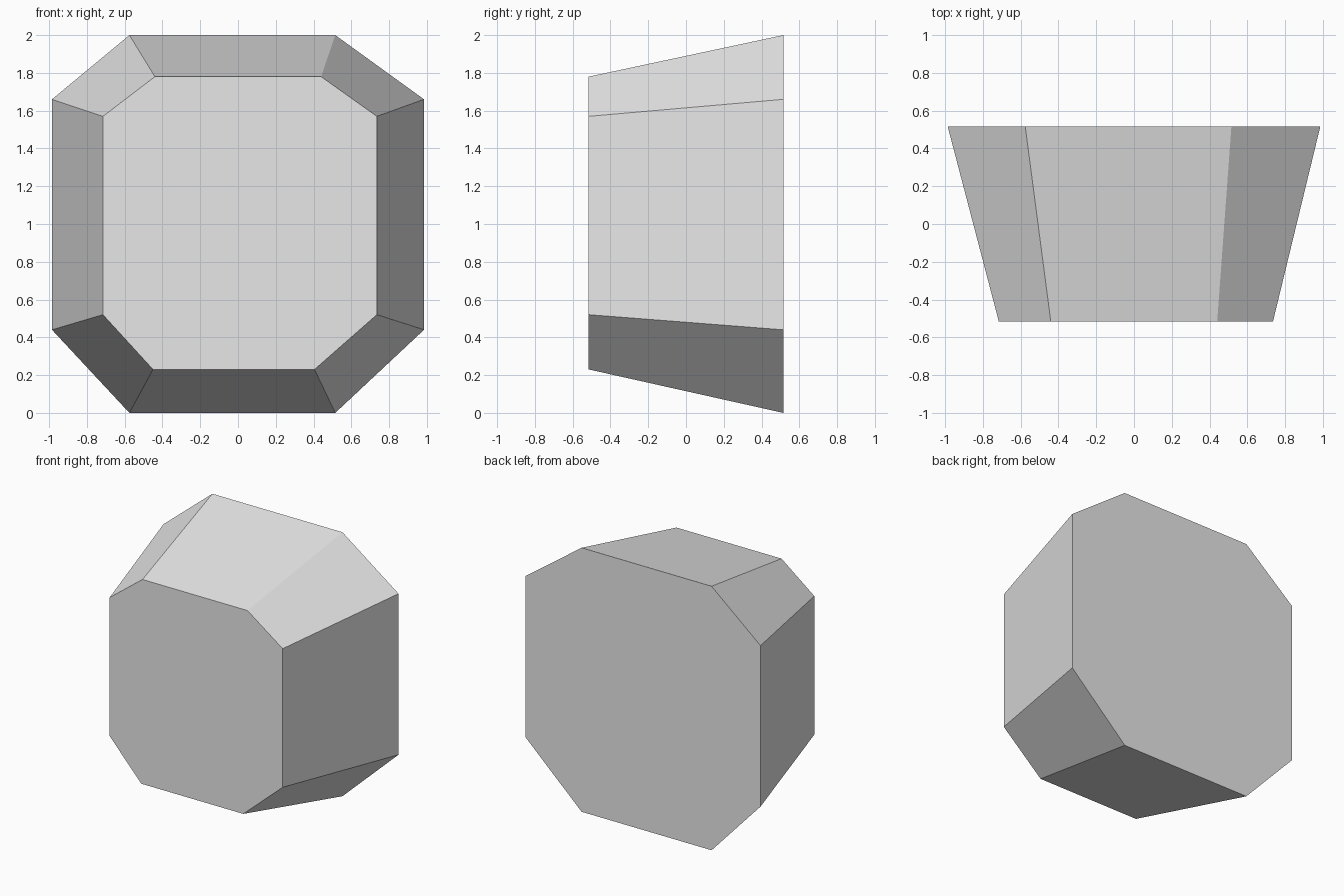
import bpy
import bmesh

cube = bpy.data.objects.get("Cube")
if cube:
    bpy.data.objects.remove(cube, do_unlink=True)

# Plain grey stone
stone = bpy.data.materials.new("light_grey")
stone.use_nodes = True
grey = (0.8, 0.8, 0.8, 1.0)
stone.diffuse_color = grey
stone.node_tree.nodes["Principled BSDF"].inputs["Base Color"].default_value = grey

HALF_DEPTH = 0.515

# Octagonal profiles (x, z), in the same order around the block
front_profile = [(-0.44, 1.78), (0.44, 1.78), (0.735, 1.57), (0.735, 0.52),
                 (0.405, 0.23), (-0.45, 0.23), (-0.715, 0.52), (-0.715, 1.57)]
back_profile = [(-0.575, 2.0), (0.515, 2.0), (0.985, 1.66), (0.985, 0.44),
                (0.515, 0.0), (-0.575, 0.0), (-0.985, 0.44), (-0.985, 1.66)]

# Tapered block: two caps joined by a ring of flat sides
bm = bmesh.new()
front = [bm.verts.new((x, -HALF_DEPTH, z)) for x, z in front_profile]
back = [bm.verts.new((x, HALF_DEPTH, z)) for x, z in back_profile]
bm.faces.new(front)
bm.faces.new(back)
for i in range(len(front)):
    j = (i + 1) % len(front)
    bm.faces.new((front[i], front[j], back[j], back[i]))
bmesh.ops.recalc_face_normals(bm, faces=bm.faces)

mesh = bpy.data.meshes.new("tapered_block")
bm.to_mesh(mesh)
bm.free()
mesh.materials.append(stone)
block = bpy.data.objects.new("tapered_block", mesh)
bpy.context.collection.objects.link(block)
